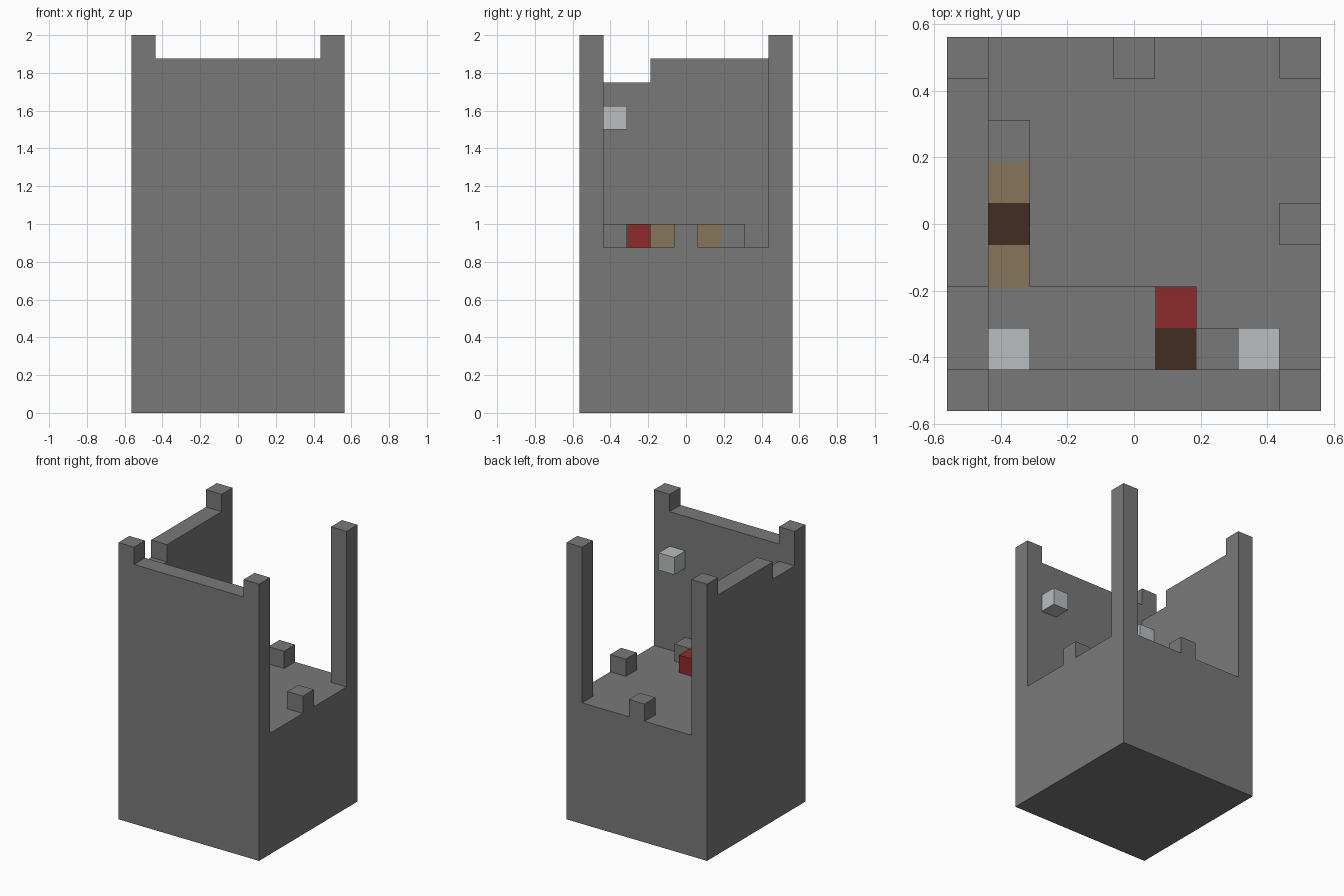
import bpy
import bmesh
from mathutils import Vector

UNIT = 0.125   # edge of one block
HALF = 4.5     # half of the nine-block footprint

if "Cube" in bpy.data.objects:
    bpy.data.objects.remove(bpy.data.objects["Cube"], do_unlink=True)


def material(name, r, g, b):
    mat = bpy.data.materials.new(name)
    mat.use_nodes = True
    mat.diffuse_color = (r, g, b, 1)
    mat.node_tree.nodes["Principled BSDF"].inputs["Base Color"].default_value = (r, g, b, 1)
    return mat


stone = material("stone_grey", 0.191, 0.191, 0.191)
pale = material("pale_grey", 0.479, 0.515, 0.527)
tan = material("tan_wood", 0.242, 0.178, 0.107)
brown = material("dark_brown", 0.054, 0.026, 0.017)
red = material("red", 0.275, 0.024, 0.027)


def extrude(name, points, offset, mat):
    """Extrude a flat outline given in block coordinates."""
    bm = bmesh.new()
    verts = [bm.verts.new((Vector(p) - Vector((HALF, HALF, 0))) * UNIT) for p in points]
    face = bm.faces.new(verts)
    result = bmesh.ops.extrude_face_region(bm, geom=[face])
    moved = [g for g in result["geom"] if isinstance(g, bmesh.types.BMVert)]
    bmesh.ops.translate(bm, verts=moved, vec=Vector(offset) * UNIT)
    bmesh.ops.recalc_face_normals(bm, faces=bm.faces)
    mesh = bpy.data.meshes.new(name)
    bm.to_mesh(mesh)
    bm.free()
    mesh.materials.append(mat)
    obj = bpy.data.objects.new(name, mesh)
    bpy.context.collection.objects.link(obj)
    return obj


def box(name, x, y, z, size, mat):
    """Box with its lowest corner at x, y, z."""
    w, d, h = size
    outline = [(x, y, z), (x + w, y, z), (x + w, y + d, z), (x, y + d, z)]
    return extrude(name, outline, (0, 0, h), mat)


FLOOR = 7
CUBE = (1, 1, 1)

# Solid lower storey and the free-standing corner post
box("tower_base", 0, 0, 0, (9, 9, FLOOR), stone)
box("corner_post", 8, 8, FLOOR, (1, 1, 9), stone)

# Front wall with raised corners
front = [(0, FLOOR), (9, FLOOR), (9, 16), (8, 16), (8, 15), (1, 15), (1, 16), (0, 16)]
extrude("front_wall", [(x, 0, z) for x, z in front], (0, 1, 0), stone)

# Side wall with a lowered notch and a raised rear corner
side = [(1, FLOOR), (9, FLOOR), (9, 16), (8, 16), (8, 15), (3, 15), (3, 14), (1, 14)]
extrude("side_wall", [(0, y, z) for y, z in side], (1, 0, 0), stone)

# Single merlons on the open sides
box("back_merlon", 4, 8, FLOOR, CUBE, stone)
box("side_merlon", 8, 4, FLOOR, CUBE, stone)

# Counter in the front corner with its end blocks
box("counter", 1, 1, FLOOR, (4, 2, 1), stone)
box("counter_end", 5, 1, FLOOR, CUBE, brown)
box("counter_red_block", 5, 2, FLOOR, CUBE, red)
box("counter_step", 6, 1, FLOOR, CUBE, stone)

# Row of blocks along the side wall
for i, mat in enumerate((tan, brown, tan, stone)):
    box(f"bench_block_{i + 1}", 1, 3 + i, FLOOR, CUBE, mat)

# Lamps on the front wall
for name, x in (("right_lamp", 1), ("left_lamp", 7)):
    box(name, x, 1, 12, CUBE, pale)
